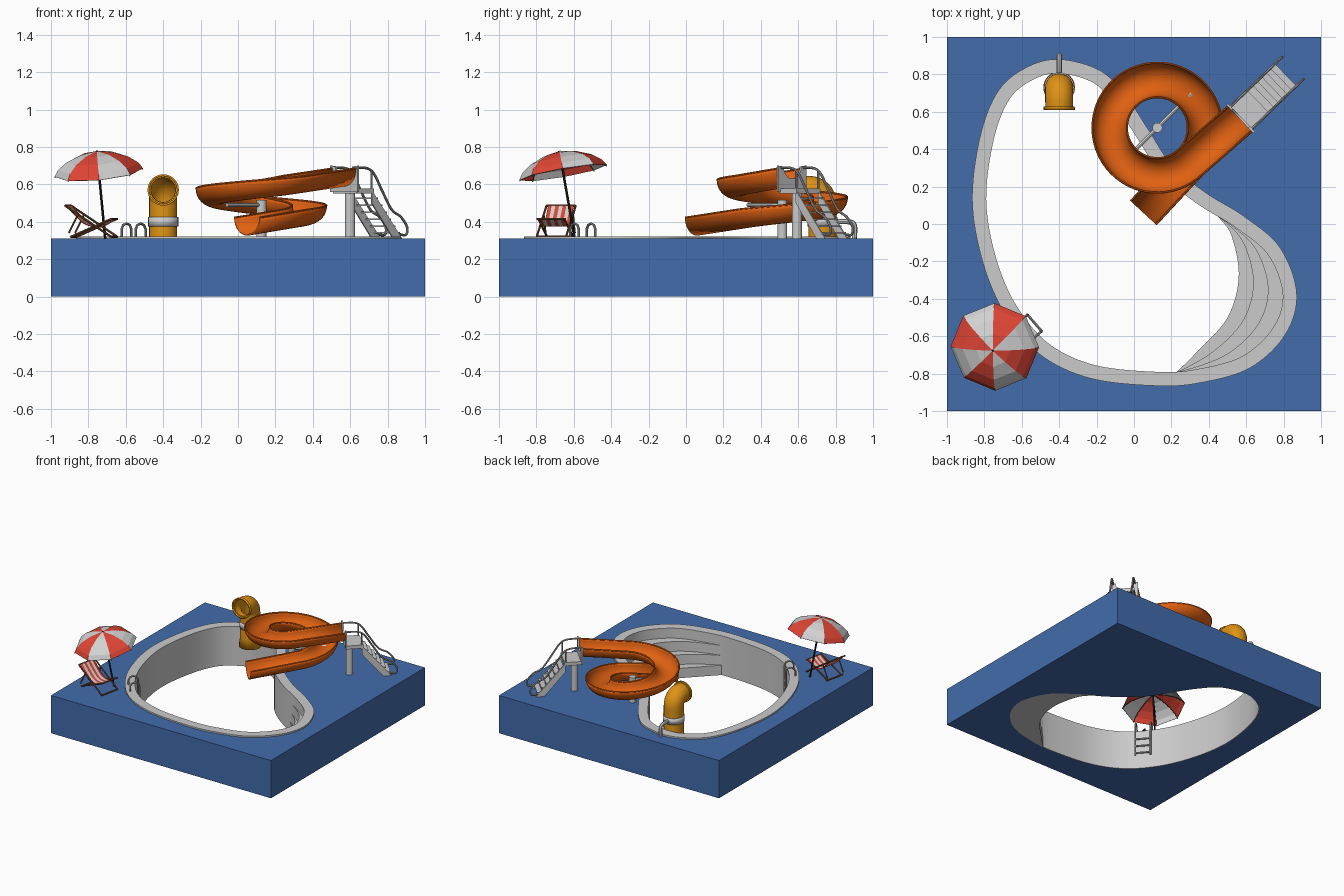
import bpy, bmesh
from math import sin, cos, pi, radians, atan2
from mathutils import Vector, Matrix

cube = bpy.data.objects.get("Cube")
if cube:
    bpy.data.objects.remove(cube)


def material(name, r, g, b):
    mat = bpy.data.materials.new(name)
    mat.use_nodes = True
    mat.diffuse_color = (r, g, b, 1)
    mat.node_tree.nodes["Principled BSDF"].inputs["Base Color"].default_value = (r, g, b, 1)
    return mat


BLUE = material("deck blue", .055, .15, .41)
GREY = material("light grey", .6, .6, .6)
METAL = material("rail grey", .42, .42, .43)
ORANGE = material("slide orange", .75, .12, .006)
YELLOW = material("tube yellow", .74, .29, .008)
RED = material("canvas red", .74, .06, .035)
WHITE = material("canvas white", .65, .65, .65)
WOOD = material("brown wood", .2, .075, .03)
BLACK = material("pole black", .015, .015, .015)


def finish(obj, *mats):
    """Turn a curve into a mesh, give it materials and smooth it."""
    bpy.ops.object.select_all(action='DESELECT')
    obj.select_set(True)
    bpy.context.view_layer.objects.active = obj
    if obj.type == 'CURVE':
        bpy.ops.object.convert(target='MESH')
        obj = bpy.context.object
    for mat in mats:
        if mat.name not in obj.data.materials:
            obj.data.materials.append(mat)
    bpy.ops.object.shade_smooth_by_angle(angle=radians(35))
    return obj


def spline(points, n, closed=False):
    """Smooth path through the points, n samples per span."""
    pts = [Vector(p) for p in points]
    count, out = len(pts), []
    for i in range(count if closed else count - 1):
        if closed:
            a, b, c, d = (pts[(i + k) % count] for k in (-1, 0, 1, 2))
        else:
            a, b, c, d = (pts[min(max(i + k, 0), count - 1)] for k in (-1, 0, 1, 2))
        for k in range(n):
            t = k / n
            out.append(b + (c - a) * t / 2 + (a * 2 - b * 5 + c * 4 - d) * t * t / 2
                       + (b * 3 - a - c * 3 + d) * t ** 3 / 2)
    return out if closed else out + [pts[-1]]


def curve_object(name, paths, dims, closed):
    data = bpy.data.curves.new(name, 'CURVE')
    data.dimensions = dims
    for path in paths:
        s = data.splines.new('POLY')
        s.points.add(len(path) - 1)
        for point, p in zip(s.points, path):
            point.co = (*Vector(p).to_3d(), 1)
        s.use_cyclic_u = closed
    obj = bpy.data.objects.new(name, data)
    bpy.context.collection.objects.link(obj)
    return obj


def tube(name, path, radius, mat):
    obj = curve_object(name, [path], '3D', False)
    obj.data.bevel_depth = radius
    obj.data.bevel_resolution = 5 if radius > .02 else 2
    obj.data.use_fill_caps = True
    return finish(obj, mat)


def slab(name, loops, z0, z1, mat, matrix=Matrix()):
    """Flat filled outline with thickness; later loops are holes."""
    obj = curve_object(name, loops, '2D', True)
    obj.data.fill_mode = 'BOTH'
    obj.data.extrude = (z1 - z0) / 2
    obj.matrix_world = matrix @ Matrix.Translation((0, 0, (z0 + z1) / 2))
    return finish(obj, mat)


def grid(name, rows, mats, thick=0, closed=False, pick=lambda j: 0):
    """Skin over rows of points, optionally thickened."""
    bm = bmesh.new()
    verts = [[bm.verts.new(p) for p in row] for row in rows]
    width = len(rows[0])
    for a, b in zip(verts, verts[1:]):
        for j in range(width if closed else width - 1):
            k = (j + 1) % width
            bm.faces.new((a[j], a[k], b[k], b[j])).material_index = pick(j)
    bmesh.ops.recalc_face_normals(bm, faces=bm.faces)
    mesh = bpy.data.meshes.new(name)
    bm.to_mesh(mesh)
    bm.free()
    obj = bpy.data.objects.new(name, mesh)
    bpy.context.collection.objects.link(obj)
    finish(obj, *mats)
    if thick:
        mod = obj.modifiers.new("thickness", 'SOLIDIFY')
        mod.thickness, mod.offset = thick, 0
    return obj


def box(name, centre, dims, angle, mat):
    bpy.ops.mesh.primitive_cube_add(size=1, location=centre, rotation=(0, 0, angle))
    obj = bpy.context.object
    obj.name, obj.scale = name, dims
    return finish(obj, mat)


# Deck and pool
outline = spline([(-.39, .88), (-.18, .82), (-.04, .68), (.08, .5), (.2, .32), (.38, .17),
                  (.59, .04), (.78, -.125), (.87, -.37), (.81, -.59), (.62, -.77),
                  (.35, -.85), (.11, -.865), (-.235, -.825), (-.5, -.7), (-.69, -.48),
                  (-.81, -.2), (-.865, .13), (-.82, .48), (-.72, .72), (-.56, .845)], 10, True)


def inset(d):
    out = []
    for i, p in enumerate(outline):
        t = (outline[(i + 1) % len(outline)] - outline[i - 1]).normalized()
        out.append(p + Vector((t.y, -t.x)) * d)
    return out


inner = inset(.075)
slab("deck", [[(-1, -1), (1, -1), (1, 1), (-1, 1)], inset(.07)], 0, .31, BLUE)
slab("pool_wall", [inset(.07), inner], 0, .31, GREY)
slab("pool_rim", [outline, inner], .305, .322, GREY)

# Crescent steps against the wall
wall = inner[55:116]
front = spline([wall[0], (.52, -.06), (.56, -.28), (.5, -.5), (.34, -.68), wall[-1]], 12)
for k in range(3):
    edge = [f.lerp(w, k / 3) for f, w in zip(front, wall)]
    slab("pool_step", [edge + wall[-2:0:-1]], 0, .08 * (k + 1), GREY)

# Spiral slide: straight in, one full turn, straight out
hub, turn_radius = Vector((.125, .515)), .255
start, end = Vector((.57, .565)), Vector((.05, .06))
path = [start]
for k in range(61):
    a = radians(-46 - 6 * k)
    path.append(hub + Vector((cos(a), sin(a))) * turn_radius)
path.append(end)
rows, run = [], 0
for i, p in enumerate(path):
    t = (path[min(i + 1, len(path) - 1)] - path[max(i - 1, 0)]).normalized()
    run += (p - path[i - 1]).length if i else 0
    side = Vector((t.y, -t.x, 0))
    centre = Vector((p.x, p.y, .685 - .113 * run))
    rows.append([centre + .092 * (side * cos(b) - Vector((0, 0, sin(b))))
                 for b in [pi * j / 16 for j in range(17)]])
grid("spiral_slide", rows, [ORANGE], .009)
for j, label in ((0, "right"), (-1, "left")):
    tube("slide_lip_" + label, [r[j] for r in rows], .006, ORANGE)

# Slide column and its two arms
tube("slide_column", [(*hub, .3), (*hub, .515)], .027, GREY)
for angle, z in ((-135, .49), (45, .415)):
    d = Vector((cos(radians(angle)), sin(radians(angle)))) * .26
    tube("slide_arm", [(*hub, z), (*(hub + d), z)], .011, GREY)

# Platform and stairs, in a frame running away from the slide
along = Vector((.72, .694, 0)).normalized()
across = Vector((along.y, -along.x, 0))
up = Vector((0, 0, 1))
heading = atan2(along.y, along.x)


def at(u, v, z):
    return start.to_3d() + along * u + across * v + up * z


def frame(x, y, origin):
    return Matrix.Translation(origin) @ Matrix((x, y, x.cross(y))).transposed().to_4x4()


box("platform", at(.065, 0, .565), (.13, .18, .028), heading, GREY)
tube("platform_post", [at(.04, 0, .3), at(.04, 0, .56)], .028, GREY)
notch = [(.065 * cos(pi * k / 12), .695 - .065 * sin(pi * k / 12)) for k in range(13)]
slab("slide_mouth_plate", [[(-.105, .7), (-.105, .56), (.105, .56), (.105, .7)] + notch],
     -.006, .006, GREY, frame(across, up, start.to_3d()))
for k in range(6):
    box("stair_tread", at(.15 + .033 * k, 0, .525 - .037 * k), (.04, .16, .008), heading, GREY)
for v in (-.082, .082):
    slab("stair_stringer", [[(.12, .57), (.12, .5), (.28, .31), (.345, .31)]],
         -.004, .004, GREY, frame(along, up, at(0, v, 0)))
    rail = [(0, .69), (.09, .685), (.14, .655), (.2, .565), (.27, .465), (.34, .425),
            (.385, .37), (.375, .33), (.32, .335)]
    tube("stair_rail", spline([at(u, v, z) for u, z in rail], 6), .007, METAL)
    tube("rail_post", [at(.12, v, .56), at(.12, v, .67)], .006, METAL)

# Elbow tube hung over the rim
tx, ty = -.4, .73
spine = [(ty, .22, pi / 2, .08), (ty, .3, pi / 2, .07), (ty, .49, pi / 2, .07)]
for k in range(9):
    a = pi / 2 * k / 8
    spine.append((ty - .07 + .07 * cos(a), .5 + .07 * sin(a), a + pi / 2, .07))
spine += [(.625, .57, pi, .07), (.624, .57, pi, .079), (.61, .57, pi, .079)]


def ring(y, z, a, r):
    normal = Vector((0, -sin(a), cos(a)))
    return [Vector((tx, y, z)) + r * (Vector((cos(b), 0, 0)) + normal * sin(b))
            for b in [2 * pi * j / 24 for j in range(24)]]


grid("elbow_tube", [ring(*s) for s in spine], [YELLOW], .01, True)
grid("tube_band", [ring(ty, z, pi / 2, .077) for z in (.375, .425)], [GREY], .008, True)
tube("tube_hook", spline([(tx, .79, .4), (tx, .87, .4), (tx, .9, .38), (tx, .9, .31)], 5), .014, GREY)

# Pool ladder
ladder, inward = Vector((-.562, -.555, 0)), Vector((.757, .653, 0))
sideways = Vector((inward.y, -inward.x, 0)) * .058
for s in (-1, 1):
    hook = [(-.03, .31), (-.03, .36), (-.018, .383), (.005, .39), (.028, .383), (.04, .36), (.04, .1)]
    tube("ladder_rail", [ladder + sideways * s + inward * n + up * z for n, z in hook], .007, METAL)
for z in (.12, .18, .24):
    c = ladder + inward * .04 + up * z
    tube("ladder_rung", [c - sideways, c + sideways], .007, METAL)

# Parasol, tilted with its pole
apex, foot = Vector((-.755, -.677, .775)), Vector((-.71, -.595, .31))
tilt = up.rotation_difference(apex - foot)
rows = [[apex + tilt @ Vector((r * cos(b), r * sin(b), h)) for b in [pi / 4 * j for j in range(8)]]
        for r, h in ((.003, 0), (.09, -.015), (.165, -.045), (.215, -.082), (.236, -.115))]
canopy = grid("parasol_canopy", rows, [WHITE, RED], .004, True, lambda j: j % 2)
for poly in canopy.data.polygons:
    poly.use_smooth = False
tube("parasol_pole", [foot, apex + up * .004], .007, BLACK)
for j in range(8):
    tube("parasol_rib", [row[j] - up * .005 for row in rows], .0025, BLACK)

# Deck chair
chair = Matrix.Translation((-.78, -.695, 0)) @ Matrix.Rotation(radians(-12), 4, 'Z')


def seat(x, y, z):
    return chair @ Vector((x, y, z))


for y in (-.08, .08):
    tube("chair_back_frame", [seat(-.13, y, .485), seat(.12, y, .32)], .006, WOOD)
    tube("chair_seat_frame", [seat(-.1, y * .88, .32), seat(.12, y * .88, .415)], .006, WOOD)
    tube("chair_prop", [seat(-.06, y, .44), seat(-.11, y, .34)], .005, WOOD)
for x, z in ((-.13, .485), (.12, .32), (-.1, .32), (.12, .415)):
    tube("chair_crossbar", [seat(x, -.08, z), seat(x, .08, z)], .006, WOOD)
sag = spline([(-.128, .487), (-.08, .435), (-.02, .385), (.05, .378), (.12, .418)], 4)
grid("chair_fabric", [[seat(x, -.07 + .02 * j, z) for j in range(8)] for x, z in sag],
     [RED, WHITE], .004, False, lambda j: j % 2)
